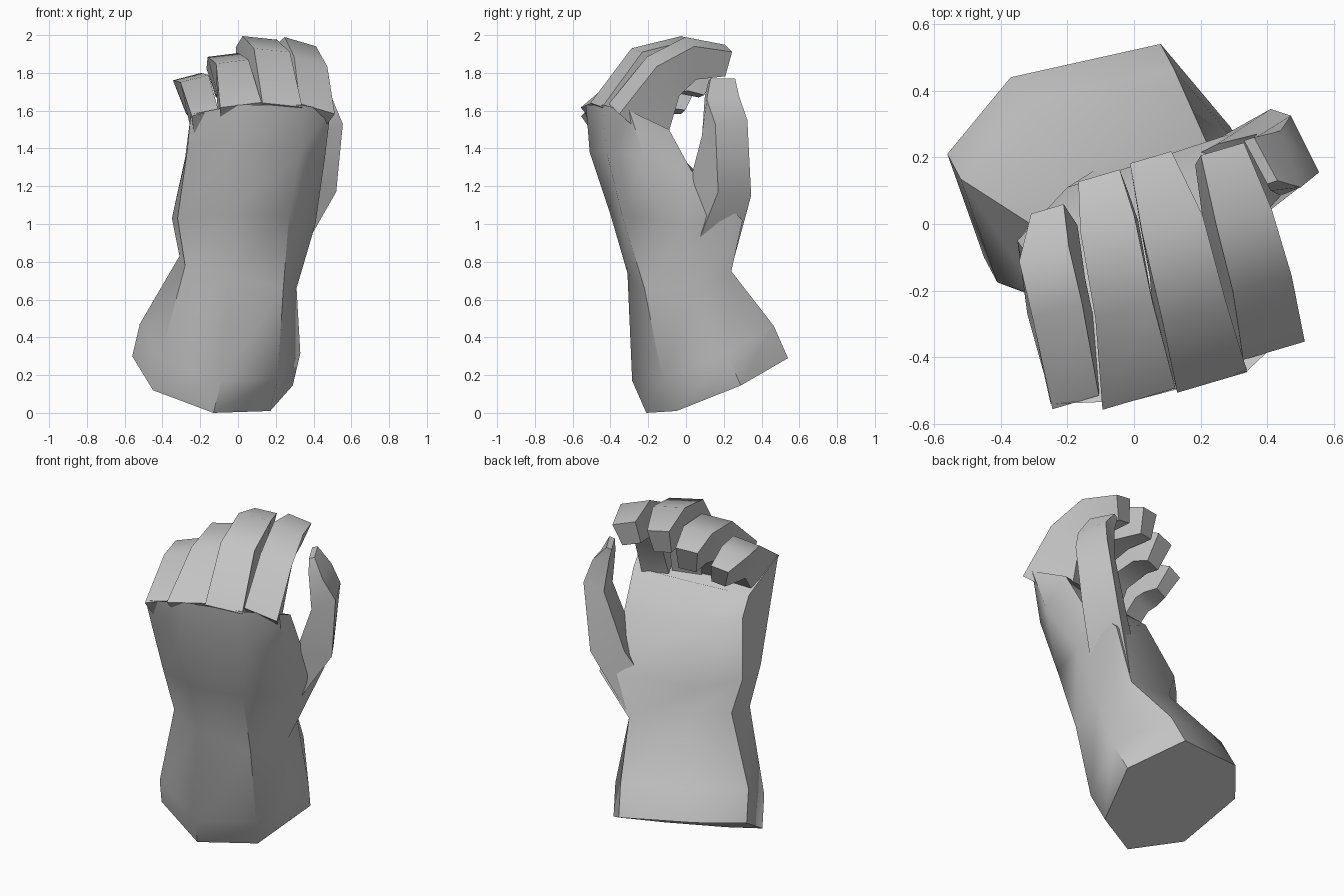
import bpy, bmesh
from math import radians
from mathutils import Vector

cube = bpy.data.objects.get("Cube")
if cube:
    bpy.data.objects.remove(cube, do_unlink=True)

grey = bpy.data.materials.new("plain_grey")
grey.use_nodes = True
colour = (0.55, 0.55, 0.55, 1)
grey.diffuse_color = colour
grey.node_tree.nodes["Principled BSDF"].inputs["Base Color"].default_value = colour


def loft(name, rings):
    """Skin a list of equal-sized rings and cap both ends."""
    bm = bmesh.new()
    loops = [[bm.verts.new(p) for p in ring] for ring in rings]
    n = len(loops[0])
    for a, b in zip(loops, loops[1:]):
        for i in range(n):
            j = (i + 1) % n
            bm.faces.new((a[i], a[j], b[j], b[i]))
    bm.faces.new(loops[0][::-1])
    bm.faces.new(loops[-1])
    bmesh.ops.recalc_face_normals(bm, faces=bm.faces)
    mesh = bpy.data.meshes.new(name)
    bm.to_mesh(mesh)
    bm.free()
    mesh.materials.append(grey)
    obj = bpy.data.objects.new(name, mesh)
    bpy.context.collection.objects.link(obj)
    bpy.ops.object.select_all(action='DESELECT')
    obj.select_set(True)
    bpy.context.view_layer.objects.active = obj
    bpy.ops.object.shade_smooth_by_angle(angle=radians(50))
    return obj


def finger(name, slope, stations):
    """Box-section finger; stations are (top centre, width, thickness)."""
    side = Vector((0.95, 0.28, slope)).normalized()
    tops = [Vector(s[0]) for s in stations]
    rings = []
    for i, (top, width, thick) in enumerate(stations):
        tangent = tops[min(i + 1, len(tops) - 1)] - tops[max(i - 1, 0)]
        down = -side.cross(tangent).normalized() * thick
        half = side * width / 2
        c = tops[i]
        rings.append([c - half, c + half, c + half * 0.8 + down, c - half * 0.8 + down])
    return loft(name, rings)


# Forearm and palm: slanted seven-sided cuff, narrow wrist, wide knuckles
cuff = [(-.13, -.21, 0), (.17, -.05, .01), (.29, .29, .145), (.08, .54, .29),
        (-.37, .44, .34), (-.56, .21, .30), (-.45, -.10, .12)]
lift = Vector((.04, -.075, .17))
cuff_top = [Vector(p) + lift for p in cuff]
wrist = [(-.05, -.31, .74), (.24, -.22, .66), (.31, .05, .66), (.22, .24, .75),
         (-.12, .16, .82), (-.31, 0, .83), (-.28, -.22, .78)]
heel = [(-.06, -.40, 1.05), (.27, -.34, 1.05), (.41, 0, 1.0), (.38, .30, 1.02),
        (-.20, .11, 1.0), (-.35, -.05, 1.03), (-.32, -.27, 1.03)]
palm = [(-.04, -.51, 1.38), (.33, -.42, 1.38), (.46, -.22, 1.35), (.40, .03, 1.28),
        (-.10, -.02, 1.35), (-.28, -.15, 1.35), (-.27, -.45, 1.38)]
knuckles = [(0, -.53, 1.63), (.34, -.44, 1.63), (.49, -.30, 1.6), (.42, -.09, 1.5),
            (.05, -.15, 1.48), (-.26, -.24, 1.45), (-.25, -.54, 1.58)]
loft("forearm_and_palm", [cuff, cuff_top, wrist, heel, palm, knuckles])

# Thumb: rises beside the palm and leans inward to a wedge tip
loft("thumb", [
    [(.32, .03, .82), (.24, .25, .80), (.05, .14, .82), (.18, 0, .82)],
    [(.52, .17, 1.17), (.41, .345, 1.15), (.25, .24, 1.15), (.38, .02, 1.22)],
    [(.555, .155, 1.53), (.47, .325, 1.55), (.37, .27, 1.5), (.44, .085, 1.47)],
    [(.50, .11, 1.66), (.44, .28, 1.68), (.35, .25, 1.68), (.41, .10, 1.68)],
    [(.43, .13, 1.77), (.36, .26, 1.77), (.33, .25, 1.76), (.40, .12, 1.76)]])

# Fingers: curled forward from the knuckles
finger("index_finger", -.28, [
    ((.42, -.38, 1.61), .20, .34), ((.385, -.18, 1.86), .19, .22),
    ((.33, .02, 1.965), .18, .19), ((.265, .225, 1.93), .14, .14)])
finger("middle_finger", -.1, [
    ((.235, -.475, 1.63), .22, .34), ((.18, -.26, 1.92), .20, .23),
    ((.115, 0, 1.985), .19, .20), ((.05, .20, 1.93), .13, .15)])
finger("ring_finger", .12, [
    ((.015, -.525, 1.63), .23, .32), ((-.03, -.26, 1.86), .18, .22),
    ((-.08, 0, 1.895), .17, .20), ((-.105, .145, 1.83), .13, .17)])
finger("little_finger", .25, [
    ((-.175, -.535, 1.59), .15, .28), ((-.23, -.26, 1.77), .16, .20),
    ((-.27, -.09, 1.78), .16, .19), ((-.26, .045, 1.72), .105, .15)])
